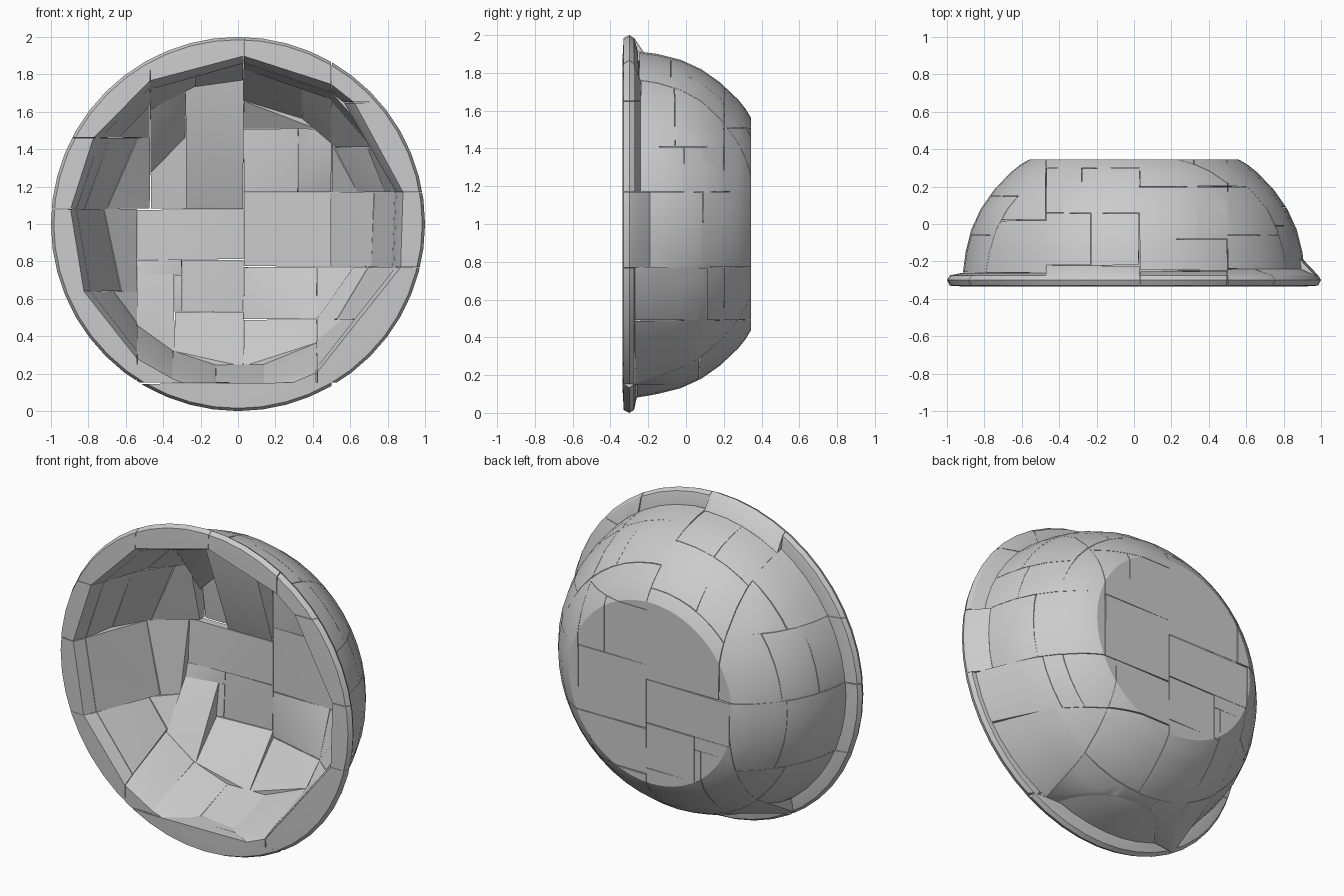
import bpy, bmesh, math, random
from mathutils import Vector

random.seed(4)
cube = bpy.data.objects.get("Cube")
if cube:
    bpy.data.objects.remove(cube, do_unlink=True)

stone = bpy.data.materials.new("grey_stone")
stone.use_nodes = True
COLOUR = (0.6, 0.6, 0.6, 1)
stone.diffuse_color = COLOUR
stone.node_tree.nodes["Principled BSDF"].inputs["Base Color"].default_value = COLOUR

# Bowl cross-section (radius, y), from back centre over the rim to floor centre
PROFILE = [(0, .345), (.28, .345), (.56, .345), (.61, .315), (.66, .275), (.75, .18),
           (.82, .08), (.87, -.03), (.90, -.15), (.915, -.26),
           (.985, -.275), (1, -.30), (.985, -.33), (.90, -.335),
           (.865, -.25), (.85, -.15), (.82, -.04), (.77, .06), (.70, .16),
           (.61, .25), (.54, .30), (.27, .30), (0, .30)]
SEGMENTS = 48
LOW, HIGH = (-1, -.335, 0), (1, .345, 2)   # bounds of the bowl


def bowl_shell():
    """Revolve the profile around the y axis, centred at z = 1."""
    bm = bmesh.new()
    rings = []
    for k in range(SEGMENTS):
        a = 2 * math.pi * k / SEGMENTS
        rings.append([bm.verts.new((r * math.cos(a), y, 1 + r * math.sin(a))) for r, y in PROFILE])
    for k in range(SEGMENTS):
        r0, r1 = rings[k], rings[(k + 1) % SEGMENTS]
        for i in range(len(PROFILE) - 1):
            bm.faces.new((r0[i], r0[i + 1], r1[i + 1], r1[i]))
    bmesh.ops.remove_doubles(bm, verts=bm.verts, dist=1e-5)
    return bm


SHELL = bowl_shell()
E = 9  # open end of a range
ALL = (-E, E)
blocks = []


def add_block(name, xr, yr, zr):
    """Cut the shell to a slightly tilted box and wrap the piece in a convex hull."""
    bm = SHELL.copy()
    ranges = (xr, yr, zr)
    centre = [(max(r[0], lo) + min(r[1], hi)) / 2 for r, lo, hi in zip(ranges, LOW, HIGH)]
    for axis, (lo, hi) in enumerate(ranges):
        for value, sign in ((lo, -1), (hi, 1)):
            if abs(value) == E:
                continue
            point = Vector(centre)
            point[axis] = value - sign * 0.001
            normal = Vector([random.uniform(-.01, .01) for _ in range(3)])
            normal[axis] = sign
            bmesh.ops.bisect_plane(bm, geom=bm.verts[:] + bm.edges[:] + bm.faces[:],
                                   plane_co=point, plane_no=normal, clear_outer=True)
    coords = [v.co.copy() for v in bm.verts]
    bm.free()
    if len(coords) < 4:
        return
    hull = bmesh.new()
    for co in coords:
        hull.verts.new(co)
    bmesh.ops.remove_doubles(hull, verts=hull.verts, dist=1e-4)
    res = bmesh.ops.convex_hull(hull, input=hull.verts[:])
    inside = {g for g in res["geom_interior"] + res["geom_unused"] if isinstance(g, bmesh.types.BMVert)}
    bmesh.ops.delete(hull, geom=list(inside), context='VERTS')
    bmesh.ops.dissolve_limit(hull, angle_limit=math.radians(0.5), verts=hull.verts, edges=hull.edges)
    bmesh.ops.recalc_face_normals(hull, faces=hull.faces)
    mesh = bpy.data.meshes.new(name)
    hull.to_mesh(mesh)
    hull.free()
    mesh.materials.append(stone)
    obj = bpy.data.objects.new(name, mesh)
    bpy.context.collection.objects.link(obj)
    blocks.append(obj)


def add_stack(name, xr, zr, ends):
    """Blocks behind one another, between successive depths."""
    for i in range(len(ends) - 1):
        add_block(f"{name}_{i + 1}", xr, (ends[i], ends[i + 1]), zr)


# Upper part, -x half
UL = (1.08, E)
add_block("top_rim_a", (-.47, .03), (-E, -.22), UL)
add_block("top_wall_a", (-.47, -.23), (-.22, .06), UL)
add_block("top_wall_b", (-.23, .03), (-.22, .06), UL)
add_block("top_inner_wall_a", (-.47, -.28), (.06, .30), UL)
add_block("top_inner_wall_b", (-.28, .03), (.06, .30), UL)
add_block("floor_upper_a", (-.47, .03), (.30, E), UL)
add_stack("upper_corner_a", (-E, -.47), (1.46, E), [-E, -.26, .02, E])
add_stack("upper_side_a", (-E, -.47), (1.08, 1.46), [-E, -.26, -.06, .15, E])

# Middle and lower part, -x half
add_stack("middle_side_a", (-E, -.54), (.64, 1.08), [-E, -.26, .13, E])
add_stack("lower_corner_a", (-E, -.54), (-E, .64), [-E, -.26, .08, E])
add_block("floor_middle_a", (-.54, .03), ALL, (.81, 1.08))
add_block("floor_lower_a", (-.30, .03), ALL, (.53, .81))
add_block("floor_lower_b", (-.54, -.30), (.07, E), (.73, .81))
add_block("floor_lower_c", (-.34, -.30), (.07, E), (.53, .73))
add_block("bottom_inner_a", (-.54, -.34), (.07, E), (.15, .73))
add_block("bottom_inner_b", (-.34, .03), (.07, E), (.15, .53))

# Bottom: rim slab, thin wall behind it and the first ring of wall blocks
add_stack("bottom_rim", (-.54, .5), (-E, .15), [-E, -.262, E])
for i, (x0, x1) in enumerate([(-.54, -.35), (-.35, -.12), (-.12, .14), (.14, .42)]):
    add_block(f"bottom_wall_{i + 1}", (x0, x1), (-E, .07), (.15, .7))

# Upper part, +x half
UR = (1.17, E)
add_stack("top_wall_c", (.03, .5), UR, [-E, -.25, -.08])
add_block("top_wall_d", (.03, .34), (-.08, .2), UR)
add_block("top_wall_e", (.34, .5), (-.08, .2), UR)
add_block("top_inner_wall_c", (.03, .5), (.2, E), (1.51, E))
add_block("floor_upper_b", (.03, .32), (.2, E), (1.17, 1.51))
add_block("floor_upper_c", (.32, .5), (.2, E), (1.17, 1.51))
add_block("upper_rim_a", (.5, E), (-E, -.24), (1.65, E))
add_block("upper_rim_b", (.5, E), (-E, -.24), (1.17, 1.65))
add_stack("upper_corner_b", (.5, E), (1.41, E), [-.24, -.06, .2])
add_stack("upper_side_b", (.5, E), (1.17, 1.41), [-.24, -.01, .2])
add_block("upper_back_b", (.5, E), (.2, E), UR)

# Middle and lower part, +x half
add_stack("middle_side_b", (.5, E), (.77, 1.17), [-E, -.19, .09, E])
add_block("floor_middle_b", (.03, .5), ALL, (.77, 1.17))
add_block("floor_lower_d", (.03, .42), ALL, (.49, .77))
add_block("bottom_inner_c", (.03, .42), (.07, E), (.15, .49))
add_block("lower_rim_b", (.42, E), (-E, -.27), (.15, .77))
add_stack("lower_side_b", (.42, E), (.49, .77), [-.27, .11, .2, E])
add_stack("lower_corner_b", (.42, E), (.15, .49), [-.27, .08, E])
SHELL.free()

# Smooth the curved outsides, keep the block edges sharp
bpy.ops.object.select_all(action='DESELECT')
for obj in blocks:
    obj.select_set(True)
bpy.context.view_layer.objects.active = blocks[0]
bpy.ops.object.shade_smooth_by_angle(angle=math.radians(25))
